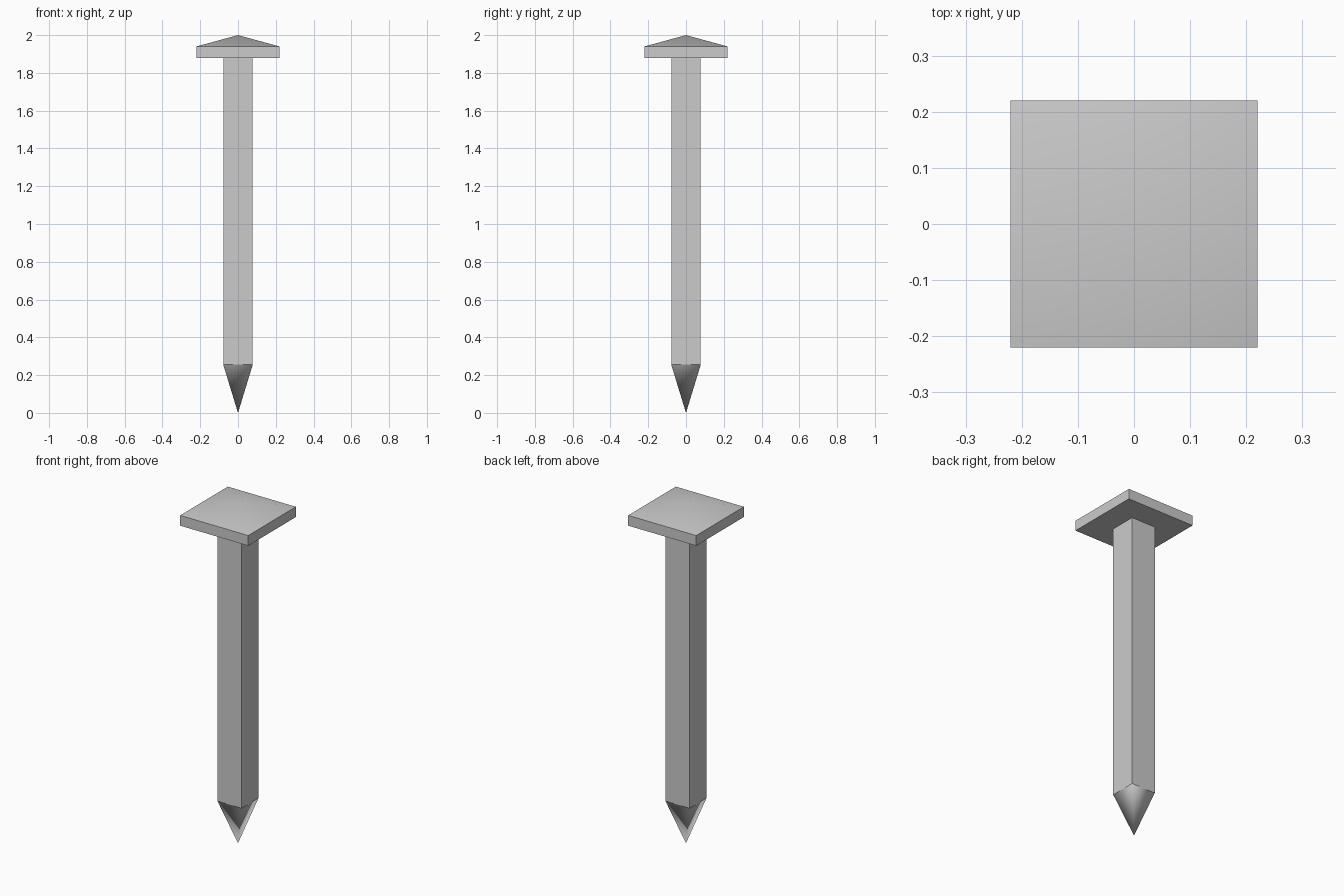
import bpy, bmesh

if "Cube" in bpy.data.objects:
    bpy.data.objects.remove(bpy.data.objects["Cube"])


def square_loft(name, rings, cap_bottom=False, cap_top=False):
    """Loft square rings given as (half_width, z); half_width 0 is a point."""
    bm = bmesh.new()
    loops = []
    for h, z in rings:
        if h == 0:
            loops.append([bm.verts.new((0, 0, z))] * 4)
        else:
            loops.append([bm.verts.new((sx * h, sy * h, z))
                          for sx, sy in ((-1, -1), (1, -1), (1, 1), (-1, 1))])
    for a, b in zip(loops, loops[1:]):
        for i in range(4):
            j = (i + 1) % 4
            corners = dict.fromkeys((a[i], a[j], b[j], b[i]))
            bm.faces.new(list(corners))
    if cap_bottom:
        bm.faces.new(loops[0][::-1])
    if cap_top:
        bm.faces.new(loops[-1])
    mesh = bpy.data.meshes.new(name)
    bm.to_mesh(mesh)
    bm.free()
    obj = bpy.data.objects.new(name, mesh)
    bpy.context.collection.objects.link(obj)
    return obj


SHAFT, HEAD = 0.078, 0.22

# Smooth-shaded pointed tip
tip = square_loft("nail_tip", [(0, 0), (SHAFT, 0.255)])
tip.data.shade_smooth()

# Square flat-faced shank
square_loft("nail_shank", [(SHAFT, 0.255), (SHAFT, 1.88)])

# Square head plate with flat rim
square_loft("head_plate", [(HEAD, 1.88), (HEAD, 1.94)], cap_bottom=True)

# Shallow, softly shaded pyramid on top of the head
cap = square_loft("head_cap", [(HEAD, 1.94), (0, 2.0)])
cap.data.shade_smooth()
